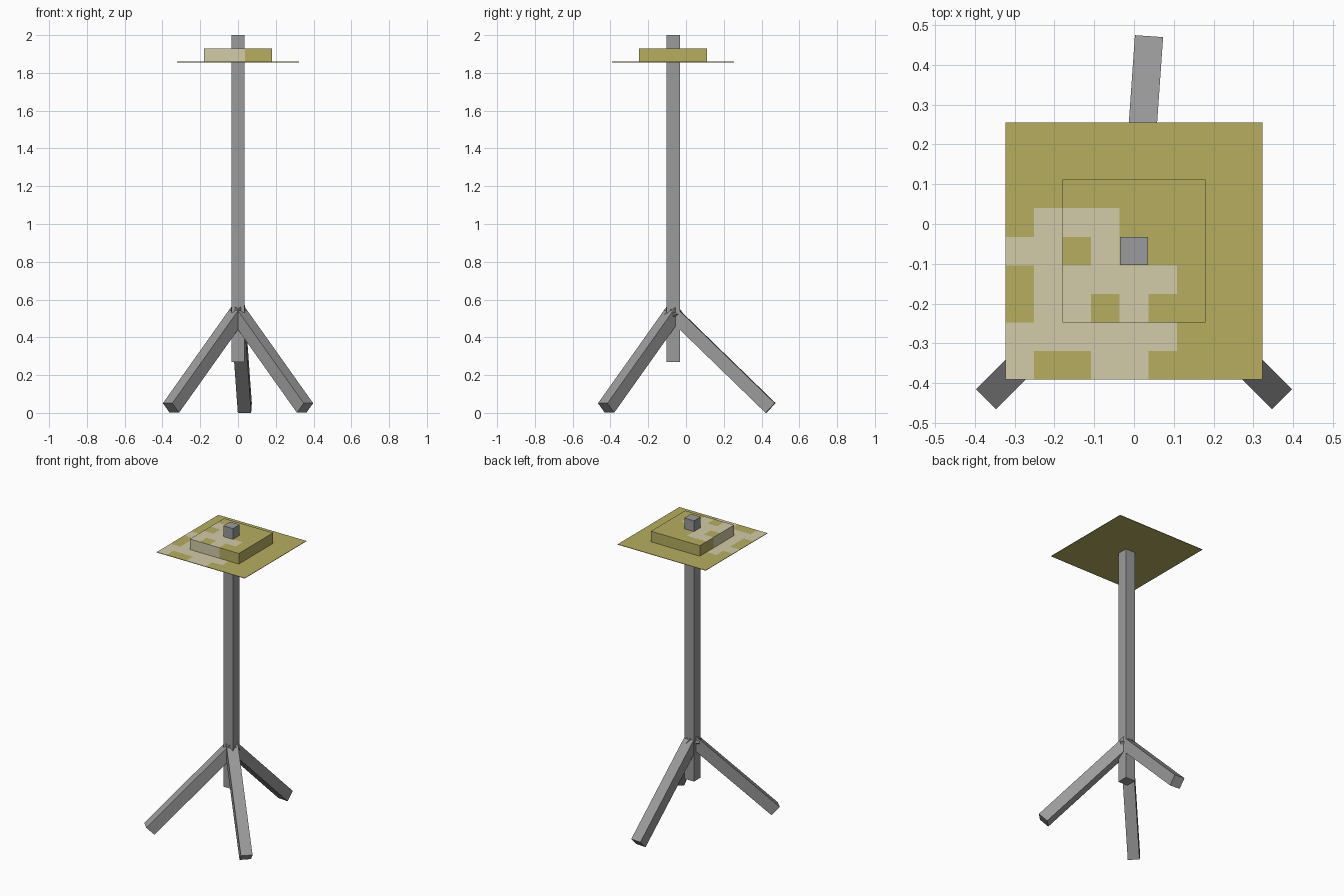
import bpy, bmesh, math
from mathutils import Matrix, Vector

cube = bpy.data.objects.get("Cube")
if cube:
    bpy.data.objects.remove(cube)


def material(name, rgb):
    m = bpy.data.materials.new(name)
    m.use_nodes = True
    lin = [((c / 255 + 0.055) / 1.055) ** 2.4 for c in rgb] + [1]
    m.diffuse_color = lin
    m.node_tree.nodes["Principled BSDF"].inputs["Base Color"].default_value = lin
    return m


grey = material("metal grey", (155, 155, 156))
olive = material("straw olive", (182, 174, 96))
cream = material("patch cream", (210, 204, 168))


def finish(name, bm, mats):
    bmesh.ops.recalc_face_normals(bm, faces=bm.faces)
    mesh = bpy.data.meshes.new(name)
    bm.to_mesh(mesh)
    bm.free()
    for m in mats:
        mesh.materials.append(m)
    obj = bpy.data.objects.new(name, mesh)
    bpy.context.collection.objects.link(obj)
    return obj


WIDTH = 0.071
AXIS = Vector((0, -0.068, 0))


def bar(name, a, b, side):
    """Square bar from a to b; side is the direction of one of its flanks."""
    z = (b - a).normalized()
    y = z.cross(side)
    rot = Matrix((side, y, z)).transposed().to_4x4()
    bm = bmesh.new()
    bmesh.ops.create_cube(bm, size=1)
    scale = Matrix.Diagonal((WIDTH, WIDTH, (b - a).length, 1))
    bm.transform(Matrix.Translation((a + b) / 2) @ rot @ scale)
    return finish(name, bm, [grey])


# Centre pole
bar("pole", AXIS + Vector((0, 0, 0.27)), AXIS + Vector((0, 0, 2.0)), Vector((1, 0, 0)))

# Three legs sloping at 45 degrees
for name, angle, reach in (("left_leg", -45, 0.502), ("right_leg", -135, 0.502),
                           ("back_leg", 86, 0.517)):
    t = math.radians(angle)
    out = Vector((math.cos(t), math.sin(t), 0))
    side = Vector((-math.sin(t), math.cos(t), 0))
    foot = AXIS + out * reach + Vector((0, 0, 0.026))
    top = AXIS - out * 0.02 + Vector((0, 0, 0.546))
    bar(name, foot, top, side)

# Patch pattern on a 9 x 9 cell square, rows from front to back
CELL = 0.0718
PATCHES = ["#..##....",
           "######...",
           ".##.#....",
           ".#####...",
           "##.#.....",
           ".###....."]


def is_patch(x, y):
    col = int((x + 4.5 * CELL) / CELL)
    row = int((y - AXIS.y + 4.5 * CELL) / CELL)
    return row < len(PATCHES) and PATCHES[row][col] == "#"


def slab(name, cells, z0, z1, patched_sides):
    """Square slab of pattern cells with a plain underside."""
    bm = bmesh.new()
    bmesh.ops.create_grid(bm, x_segments=cells, y_segments=cells, size=cells * CELL / 2,
                          matrix=Matrix.Translation(AXIS + Vector((0, 0, z0))))
    ext = bmesh.ops.extrude_face_region(bm, geom=bm.faces[:], use_keep_orig=True)
    verts = [v for v in ext["geom"] if isinstance(v, bmesh.types.BMVert)]
    bmesh.ops.translate(bm, vec=(0, 0, z1 - z0), verts=verts)
    bmesh.ops.recalc_face_normals(bm, faces=bm.faces)
    for f in bm.faces:
        c, n = f.calc_center_median(), f.normal
        if n.z > 0.5:
            f.material_index = int(is_patch(c.x, c.y))
        elif patched_sides and n.y < -0.5:
            f.material_index = int(c.x < CELL / 2)
        elif patched_sides and n.x < -0.5:
            f.material_index = int(c.y < AXIS.y + CELL / 2)
    return finish(name, bm, [olive, cream])


# Thin brim and raised crown
slab("brim", 9, 1.856, 1.859, False)
slab("crown", 5, 1.858, 1.929, True)
